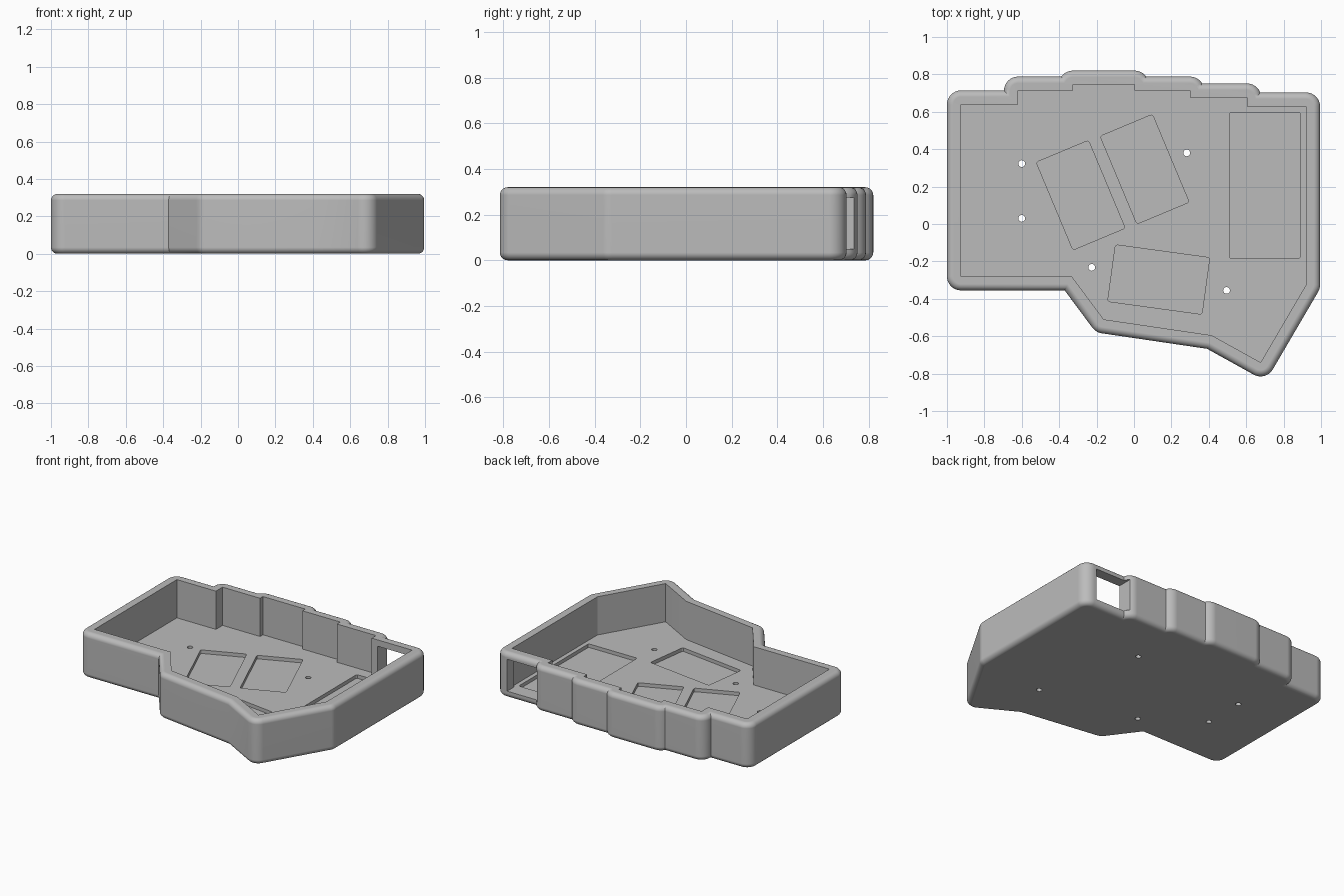
import bpy, bmesh, math
from mathutils import Vector
from mathutils.geometry import intersect_line_line_2d, intersect_point_line

if "Cube" in bpy.data.objects:
    bpy.data.objects.remove(bpy.data.objects["Cube"], do_unlink=True)

HEIGHT, FLOOR, WALL, ROUND = 0.32, 0.05, 0.075, 0.034

grey = bpy.data.materials.new("light grey plastic")
grey.use_nodes = True
grey.diffuse_color = (0.5, 0.5, 0.5, 1)
grey.node_tree.nodes["Principled BSDF"].inputs["Base Color"].default_value = (0.5, 0.5, 0.5, 1)

# Cavity outline, counter-clockwise from the right front corner
OUTLINE = [Vector(p) for p in (
    (-.925, -.28), (-.333, -.28), (-.162, -.51), (.415, -.595), (.677, -.74),
    (.92, -.325), (.92, .628), (.605, .628), (.605, .676), (.3, .676),
    (.3, .713), (.004, .713), (.004, .745), (-.327, .745), (-.327, .713),
    (-.62, .713), (-.62, .639), (-.925, .639))]


def edge_distance(p, poly):
    best = 9
    for a, b in zip(poly, poly[1:] + poly[:1]):
        q, t = intersect_point_line(p, a, b)
        q = a.lerp(b, min(1, max(0, t)))
        best = min(best, (p - q).length)
    return best


def rounded_offset(poly, d, steps=8):
    """Offset outward with round convex corners, trimmed at concave ones."""
    raw = []
    for i, p in enumerate(poly):
        u = (p - poly[i - 1]).normalized()
        v = (poly[(i + 1) % len(poly)] - p).normalized()
        start = math.atan2(-u.x, u.y)
        turn = math.atan2(u.x * v.y - u.y * v.x, u.dot(v))
        n = max(1, round(steps * abs(turn) / (math.pi / 2)))
        for k in range(n + 1) if turn > 0 else (0, n):
            a = start + turn * k / n
            raw.append(p + d * Vector((math.cos(a), math.sin(a))))
    result = []
    segs = list(zip(raw, raw[1:] + raw[:1]))
    for a, b in segs:
        points = [a]
        for c, e in segs:
            hit = intersect_line_line_2d(a, b, c, e)
            if hit:
                points.append(hit)
        points.sort(key=lambda q: (q - a).length)
        for q in points:
            if edge_distance(q, poly) > d - 0.001:
                if all((q - r).length > 0.0015 for r in result):
                    result.append(q)
    return result


def prism(name, points, z0, z1):
    """Closed upright prism over a flat outline."""
    bm = bmesh.new()
    base = bm.faces.new([bm.verts.new((p[0], p[1], z0)) for p in points])
    top = bmesh.ops.extrude_face_region(bm, geom=[base])["geom"]
    bmesh.ops.translate(bm, vec=(0, 0, z1 - z0),
                        verts=[g for g in top if isinstance(g, bmesh.types.BMVert)])
    bmesh.ops.recalc_face_normals(bm, faces=bm.faces)
    mesh = bpy.data.meshes.new(name)
    bm.to_mesh(mesh)
    bm.free()
    mesh.materials.append(grey)
    obj = bpy.data.objects.new(name, mesh)
    bpy.context.collection.objects.link(obj)
    return obj


def rectangle(cx, cy, w, h, degrees=0, corner=0.012):
    """Rotated rectangle with small rounded corners."""
    a = math.radians(degrees)
    x, y = w / 2 - corner, h / 2 - corner
    core = [Vector(p) for p in ((-x, -y), (x, -y), (x, y), (-x, y))]
    return [(cx + p.x * math.cos(a) - p.y * math.sin(a),
             cy + p.x * math.sin(a) + p.y * math.cos(a))
            for p in rounded_offset(core, corner, 3)]


# Outer body with rounded top and bottom rims
case = prism("case_shell", rounded_offset(OUTLINE, WALL), 0, HEIGHT)
bm = bmesh.new()
bm.from_mesh(case.data)
rims = [e for e in bm.edges if abs(e.verts[0].co.z - e.verts[1].co.z) < 0.01]
bmesh.ops.bevel(bm, geom=rims, offset=ROUND, segments=5, profile=0.5,
                affect='EDGES', clamp_overlap=False)
bm.to_mesh(case.data)
bm.free()

# Main cavity
cutters = [prism("cavity_cutter", OUTLINE, FLOOR, HEIGHT + 0.1)]

# Shallow pockets in the floor
for rect in ((-.285, .154, .302, .508, 22.7), (.057, .293, .302, .508, 22.7),
             (.132, -.297, .508, .305, -7.8), (.7, .206, .38, .78, 0)):
    cutters.append(prism("pocket_cutter", rectangle(*rect), 0.025, FLOOR + 0.05))

# Screw holes through the floor
for x, y in ((-.6, .323), (-.6, .03), (.282, .38), (-.226, -.232), (.495, -.355)):
    ring = [(x + .018 * math.cos(k * math.tau / 20), y + .018 * math.sin(k * math.tau / 20))
            for k in range(20)]
    cutters.append(prism("hole_cutter", ring, -0.1, FLOOR + 0.05))

# Connector window in the back wall
window = [(.65, .6), (.905, .6), (.905, .85), (.65, .85)]
cutters.append(prism("window_cutter", window, FLOOR, 0.275))

bpy.context.view_layer.objects.active = case
for cutter in cutters:
    cut = case.modifiers.new("cut", 'BOOLEAN')
    cut.operation, cut.solver, cut.object = 'DIFFERENCE', 'EXACT', cutter
    bpy.ops.object.modifier_apply(modifier=cut.name)
    bpy.data.objects.remove(cutter, do_unlink=True)

# Smooth rims with crisp inner edges
bpy.ops.object.select_all(action='DESELECT')
case.select_set(True)
bpy.ops.object.shade_smooth_by_angle(angle=math.radians(30))
normals = case.modifiers.new("flat_large_faces", 'WEIGHTED_NORMAL')
normals.keep_sharp = True
